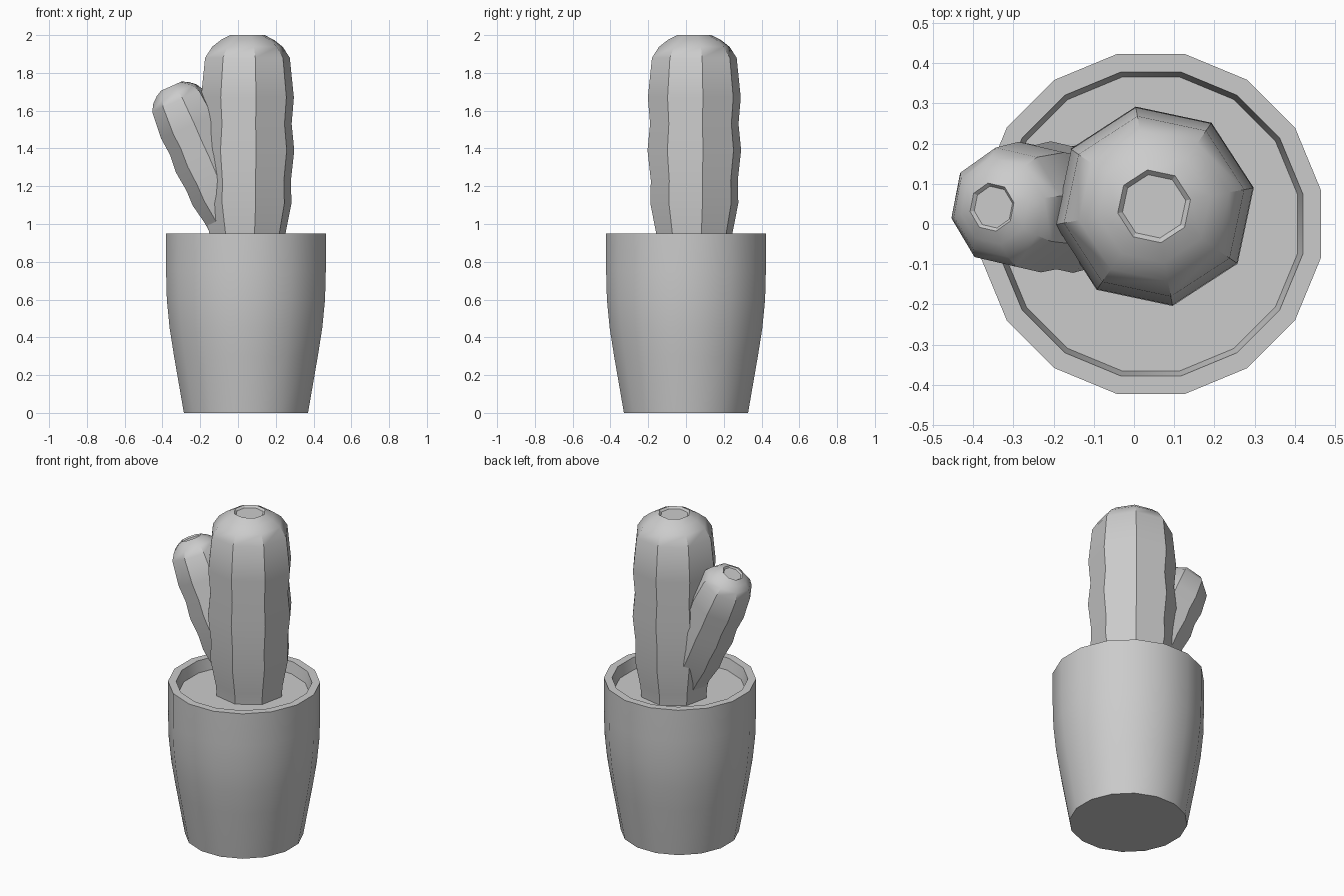
import bpy, bmesh, math
from mathutils import Matrix

if "Cube" in bpy.data.objects:
    bpy.data.objects.remove(bpy.data.objects["Cube"])


def lathe(name, profile, sides, turn, matrix):
    """Revolve (radius, z) points into a closed, capped shape."""
    bm = bmesh.new()
    rings = []
    for r, z in profile:
        ring = []
        for i in range(sides):
            a = math.radians(turn) + 2 * math.pi * i / sides
            ring.append(bm.verts.new((r * math.cos(a), r * math.sin(a), z)))
        rings.append(ring)
    for low, high in zip(rings, rings[1:]):
        for i in range(sides):
            j = (i + 1) % sides
            bm.faces.new((low[i], low[j], high[j], high[i]))
    bm.faces.new(rings[0][::-1])
    bm.faces.new(rings[-1])
    mesh = bpy.data.meshes.new(name)
    bm.to_mesh(mesh)
    bm.free()
    obj = bpy.data.objects.new(name, mesh)
    bpy.context.collection.objects.link(obj)
    obj.matrix_world = matrix
    bpy.ops.object.select_all(action='DESELECT')
    obj.select_set(True)
    bpy.context.view_layer.objects.active = obj
    bpy.ops.object.shade_smooth_by_angle(angle=math.radians(32))
    return obj


# Pot with rim and recessed soil surface
pot_profile = [(0.335, 0), (0.388, 0.3), (0.412, 0.45), (0.427, 0.6), (0.431, 0.75),
               (0.431, 0.95), (0.385, 0.95), (0.372, 0.88)]
lathe("pot", pot_profile, 16, 11.25, Matrix.Translation((0.042, 0, 0)))

# Ribbed cactus profile, measured down from the tip
cactus_profile = [(0.195, -1.17), (0.205, -1.05), (0.237, -0.89), (0.234, -0.77),
                  (0.252, -0.61), (0.238, -0.47), (0.25, -0.33), (0.228, -0.12),
                  (0.19, -0.062), (0.142, -0.025), (0.092, 0), (0.08, -0.012)]

# Main stem
lathe("main_stem", cactus_profile, 8, 10.5, Matrix.Translation((0.05, 0.044, 2)))

# Side arm: a smaller copy leaning to the left
arm = (Matrix.Translation((-0.353, 0.042, 1.73))
       @ Matrix.Rotation(math.radians(-24), 4, 'Y')
       @ Matrix.Diagonal((0.66, 0.66, 0.7, 1)))
lathe("side_arm", cactus_profile, 8, 10.5, arm)
